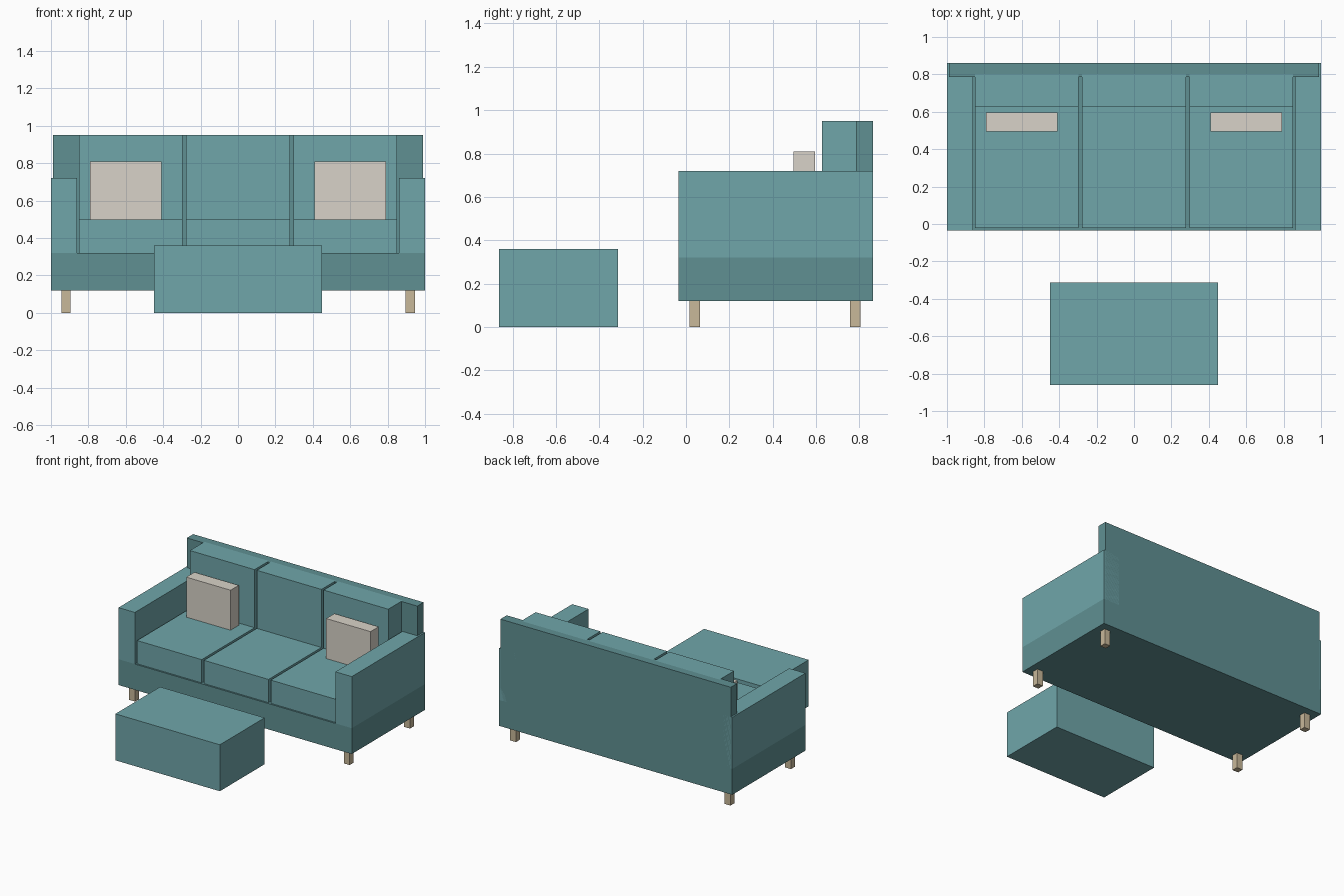
import bpy

if "Cube" in bpy.data.objects:
    bpy.data.objects.remove(bpy.data.objects["Cube"])


def material(name, rgb):
    m = bpy.data.materials.new(name)
    m.diffuse_color = (*rgb, 1)
    m.use_nodes = True
    m.node_tree.nodes["Principled BSDF"].inputs["Base Color"].default_value = m.diffuse_color
    return m


FABRIC = material("fabric", (0.16, 0.38, 0.40))
FRAME = material("frame_fabric", (0.115, 0.28, 0.29))
CREAM = material("cream", (0.69, 0.65, 0.58))
WOOD = material("wood", (0.58, 0.48, 0.32))


def box(name, x, y, z, mat):
    """Box from (min, max) ranges on each axis."""
    bpy.ops.mesh.primitive_cube_add(size=1, location=[sum(r) / 2 for r in (x, y, z)])
    ob = bpy.context.object
    ob.name = name
    ob.scale = [r[1] - r[0] for r in (x, y, z)]
    bpy.ops.object.transform_apply(location=False, rotation=False, scale=True)
    ob.data.materials.append(mat)
    return ob


FRONT, BACK = -0.035, 0.862

# Sofa frame
box("base", (-1, 1), (FRONT, BACK), (0.12, 0.32), FRAME)
box("back_panel", (-0.988, 0.988), (0.785, BACK), (0.32, 0.95), FRAME)

# Seat and back cushions, three of each
pitch = 1.72 / 3
for i in (-1, 0, 1):
    x = (i * pitch - 0.277, i * pitch + 0.277)
    box("seat_cushion", x, (-0.022, 0.785), (0.32, 0.50), FABRIC)
    box("back_cushion", x, (0.626, 0.803), (0.50, 0.95), FABRIC)

# Mirrored parts: arms, throw pillows, legs
for s in (-1, 1):
    def side(a, b):
        return tuple(sorted((s * a, s * b)))
    box("arm", side(0.86, 1), (FRONT, BACK), (0.32, 0.72), FABRIC)
    box("throw_pillow", side(0.41, 0.79), (0.495, 0.595), (0.50, 0.81), CREAM)
    for name, y in (("front_leg", 0.041), ("back_leg", 0.781)):
        box(name, side(0.895, 0.945), (y - 0.024, y + 0.024), (0, 0.12), WOOD)

# Ottoman
box("ottoman", (-0.448, 0.448), (-0.862, -0.314), (0, 0.36), FABRIC)
